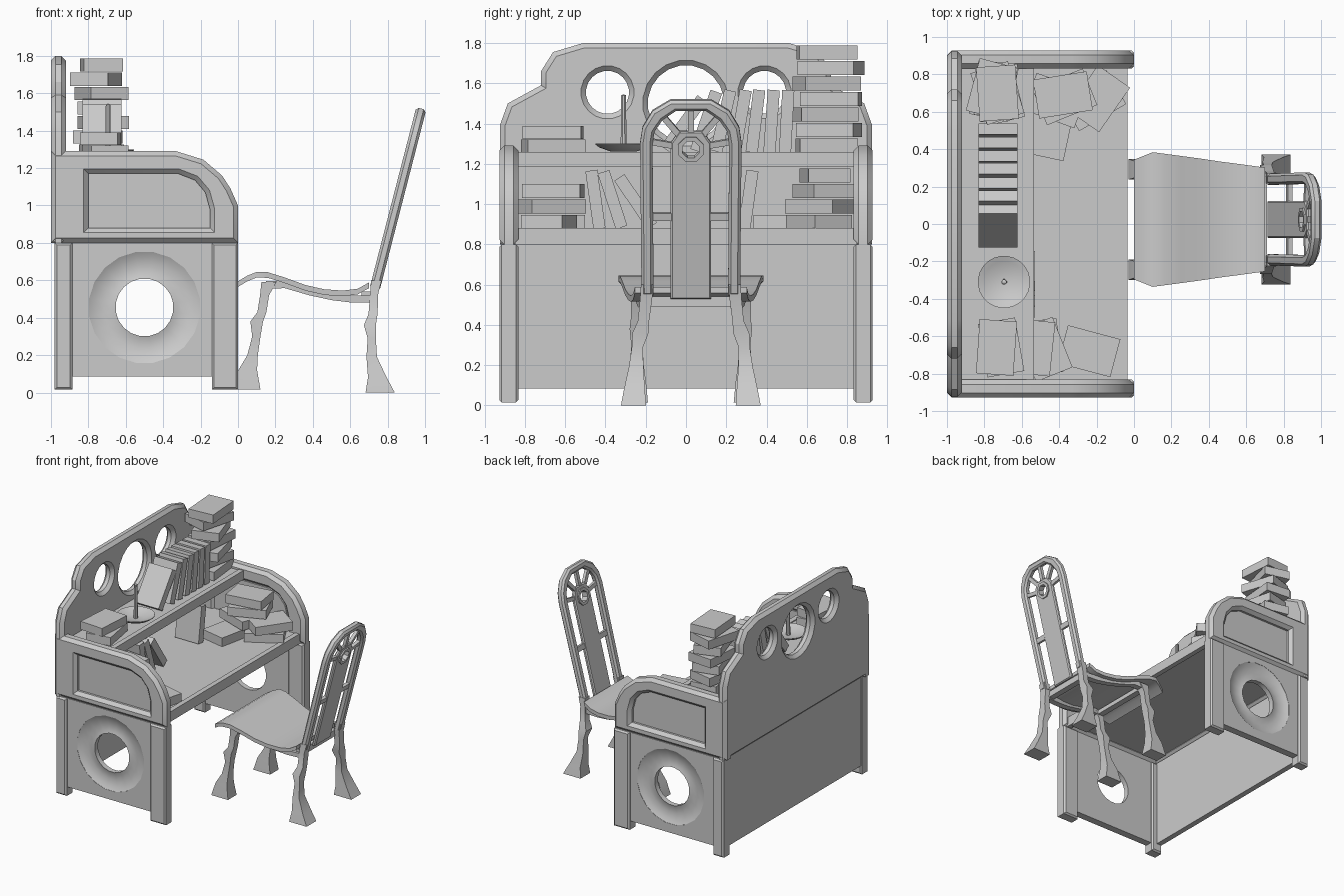
import bpy, bmesh
from math import sin, cos, pi, radians
from mathutils import Matrix, Vector

cube = bpy.data.objects.get("Cube")
if cube:
    bpy.data.objects.remove(cube, do_unlink=True)

grey = bpy.data.materials.new("plain grey")
grey.use_nodes = True
grey.diffuse_color = (0.6, 0.6, 0.6, 1)
grey.node_tree.nodes["Principled BSDF"].inputs["Base Color"].default_value = (0.6, 0.6, 0.6, 1)
parts = []


def finish(ob):
    ob.data.materials.clear()
    ob.data.materials.append(grey)
    parts.append(ob)
    return ob


def mesh_object(name, verts, faces):
    me = bpy.data.meshes.new(name)
    me.from_pydata(verts, [], faces)
    bm = bmesh.new()
    bm.from_mesh(me)
    bmesh.ops.recalc_face_normals(bm, faces=bm.faces)
    bm.to_mesh(me)
    bm.free()
    ob = bpy.data.objects.new(name, me)
    bpy.context.collection.objects.link(ob)
    return finish(ob)


def frame(origin, u, v):
    """Matrix whose local x and y run along u and v."""
    u, v = Vector(u).normalized(), Vector(v).normalized()
    m = Matrix((u, v, u.cross(v))).transposed().to_4x4()
    m.translation = origin
    return m


def box(name, lo, hi):
    c = [(a + b) / 2 for a, b in zip(lo, hi)]
    return block(name, c, [b - a for a, b in zip(lo, hi)])


def block(name, centre, size, rot=Matrix()):
    bm = bmesh.new()
    bmesh.ops.create_cube(bm, size=1)
    bm.transform(Matrix.Translation(centre) @ rot @ Matrix.Diagonal((*size, 1)))
    me = bpy.data.meshes.new(name)
    bm.to_mesh(me)
    bm.free()
    ob = bpy.data.objects.new(name, me)
    bpy.context.collection.objects.link(ob)
    return finish(ob)


def circle(cx, cy, r, n=20):
    return [(cx + r * cos(2 * pi * (i + .5) / n), cy + r * sin(2 * pi * (i + .5) / n)) for i in range(n)]


def plate(name, outlines, thick, bevel, matrix):
    """Flat panel with holes and chamfered rims."""
    cu = bpy.data.curves.new(name, 'CURVE')
    cu.dimensions, cu.fill_mode = '2D', 'BOTH'
    cu.extrude = thick / 2 - bevel
    cu.bevel_depth, cu.bevel_resolution, cu.offset = bevel, 0, -bevel
    for pts in outlines:
        sp = cu.splines.new('POLY')
        sp.points.add(len(pts) - 1)
        for p, q in zip(sp.points, pts):
            p.co = (*q, 0, 1)
        sp.use_cyclic_u = True
    tmp = bpy.data.objects.new(name, cu)
    bpy.context.collection.objects.link(tmp)
    me = bpy.data.meshes.new_from_object(tmp.evaluated_get(bpy.context.evaluated_depsgraph_get()))
    bpy.data.objects.remove(tmp)
    bm = bmesh.new()
    bm.from_mesh(me)
    bmesh.ops.remove_doubles(bm, verts=bm.verts, dist=0.0003)
    bmesh.ops.recalc_face_normals(bm, faces=bm.faces)
    bm.transform(matrix)
    bm.to_mesh(me)
    bm.free()
    ob = bpy.data.objects.new(name, me)
    bpy.context.collection.objects.link(ob)
    return finish(ob)


def lathe(name, profile, matrix, n=20):
    """Turn a closed (radius, height) loop about local z."""
    k = len(profile)
    verts = [matrix @ Vector((r * cos(2 * pi * (i + .5) / n), r * sin(2 * pi * (i + .5) / n), h))
             for i in range(n) for r, h in profile]
    faces = [(i * k + j, i * k + (j + 1) % k, (i + 1) % n * k + (j + 1) % k, (i + 1) % n * k + j)
             for i in range(n) for j in range(k)]
    return mesh_object(name, verts, faces)


def loft(name, sections, axis='z'):
    """Box sections (x, y, z, half a, half b) joined in a row."""
    verts = []
    for x, y, z, a, b in sections:
        for s, t in ((-1, -1), (1, -1), (1, 1), (-1, 1)):
            verts.append((x + s * a, y + t * b, z) if axis == 'z' else (x, y + s * a, z + t * b))
    n = len(sections)
    faces = [(4 * i + j, 4 * i + (j + 1) % 4, 4 * i + 4 + (j + 1) % 4, 4 * i + 4 + j)
             for i in range(n - 1) for j in range(4)]
    faces += [(0, 1, 2, 3), tuple(range(4 * n - 4, 4 * n))]
    return mesh_object(name, verts, faces)


# Desk sides: rounded upper panel with a sunk window, lower panel with a dished porthole
rim = [(-1, .8), (0, .8), (0, 1), (-.04, 1.09), (-.085, 1.16), (-.185, 1.245), (-.33, 1.29), (-1, 1.29)]
window = [(-.8, .88), (-.15, .88), (-.15, .98), (-.175, 1.07), (-.23, 1.135), (-.32, 1.17), (-.8, 1.17)]
dish_ring = [(.3, .028), (.27, .012), (.22, .002), (.18, .004), (.155, .012), (.155, -.03), (.3, -.03)]
for side, s in (("right", -1), ("left", 1)):
    def wall(y):
        return frame((0, s * y, 0), (1, 0, 0), (0, 0, 1))
    plate(side + "_upper_side", [rim, window], .095, .025, wall(.88))
    plate(side + "_window_panel", [window], .04, 0, wall(.865))
    plate(side + "_lower_side", [[(-.95, .085), (-.07, .085), (-.07, .8), (-.95, .8)],
                                 circle(-.5, .455, .3)], .06, 0, wall(.88))
    out = frame((-.5, s * .88, .455), (1, 0, 0), (0, 0, -s))
    lathe(side + "_porthole_ring", dish_ring, out)
    for leg, x0, x1 in (("back", -.98, -.885), ("front", -.14, 0)):
        plate(side + "_" + leg + "_desk_leg", [[(x0, .015), (x1, .015), (x1, .8), (x0, .8)]],
              .095, .012, wall(.88))

# Desk back, tabletop and shelf
half = [(.925, .8), (.925, 1.39), (.885, 1.5), (.72, 1.59), (.72, 1.66), (.66, 1.755), (.51, 1.8)]
back_outline = half + [(-y, z) for y, z in reversed(half)]
plate("back_board", [back_outline, circle(0, 1.5, .19), circle(-.39, 1.555, .107), circle(.39, 1.555, .107)],
      .08, .025, frame((-.96, 0, 0), (0, 1, 0), (0, 0, 1)))
box("lower_back", (-.975, -.86, .085), (-.93, .86, .8))
box("tabletop", (-.93, -.85, .83), (-.04, .85, .875))
box("tabletop_rail", (-.075, -.85, .8), (-.035, .85, .88))
box("shelf", (-.93, -.85, 1.2), (-.55, .85, 1.25))
box("shelf_rail", (-.575, -.85, 1.185), (-.535, .85, 1.258))

# Candle on a dish
candle_at = Matrix.Translation((-.695, -.31, 1.25))
lathe("candle_dish", [(0, .01), (.06, .01), (.12, .03), (.14, .045), (.14, .05), (.11, .04), (.06, .02), (0, .02)],
      candle_at, 24)
lathe("candle", [(0, .015), (.016, .015), (.013, .29), (0, .295)], candle_at, 8)


def flat_stack(name, base, rows, size=(.21, .29, .07), step=.077):
    """Books lying flat: x, y and turn of each, bottom first."""
    for i, (x, y, turn) in enumerate(rows):
        block(f"{name}_{i + 1}", (x, y, base + step * i + size[2] / 2), size, Matrix.Rotation(radians(turn), 4, 'Z'))


def leaning_row(name, base, x, rows, height=.31, thick=.06):
    """Standing books: y and lean towards +y of each."""
    for i, (y, lean) in enumerate(rows):
        a = radians(lean)
        z = base + height / 2 * cos(a) + thick / 2 * abs(sin(a))
        block(f"{name}_{i + 1}", (x, y, z), (.21, thick, height), Matrix.Rotation(-a, 4, 'X'))


# Books on the shelf
flat_stack("tall_stack_book", 1.255, [(-.73, .7, 6), (-.75, .71, -12), (-.72, .69, 14), (-.74, .72, -5),
                                      (-.73, .7, 18), (-.76, .72, -15), (-.73, .7, 4)])
flat_stack("low_stack_book", 1.255, [(-.71, -.66, 10), (-.735, -.66, -4)], (.2, .29, .066), .068)
leaning_row("shelf_book", 1.255, -.727, [(.5, 3), (.425, 4), (.345, 7), (.27, 10), (.185, 13), (.1, 19), (-.01, 36)])

# Books on the tabletop
flat_stack("right_pile_book", .875, [(-.5, -.66, 8), (-.48, -.67, 22), (-.54, -.66, -6)])
flat_stack("single_book", .875, [(-.24, -.68, 75)])
leaning_row("right_row_book", .875, -.635, [(-.45, -8), (-.365, -18), (-.25, -34)], .29)
flat_stack("left_pile_book", .875, [(-.4, .66, 100), (-.42, .66, 70), (-.37, .68, 112), (-.38, .69, 99)])
flat_stack("middle_pile_book", .875, [(-.22, .66, -60), (-.19, .67, -35)])
flat_stack("loose_book", .875, [(-.45, .5, -12)])
leaning_row("left_row_book", .875, -.64, [(.31, 8)], .29)

# Chair seat: a wavy board
cy = .024
wave = [(0, .595, .32), (.05, .625, .34), (.1, .645, .36), (.16, .643, .352), (.25, .615, .34), (.36, .575, .325),
        (.46, .552, .31), (.56, .545, .297), (.64, .555, .286), (.7, .588, .278)]
loft("seat", [(x, cy, z - .015, w, .015) for x, z, w in wave], 'x')
box("front_seat_rail", (.13, cy - .28, .555), (.18, cy + .28, .59))
box("back_seat_rail", (.66, cy - .23, .49), (.71, cy + .23, .54))

# Chair legs and side rails
rear_leg = [(.76, .285, 0, .078, .062), (.745, .28, .08, .05, .052), (.715, .272, .19, .028, .036),
            (.715, .265, .29, .022, .028), (.705, .25, .36, .032, .04), (.722, .235, .42, .024, .028),
            (.728, .222, .53, .022, .03), (.74, .218, .6, .028, .03)]
front_leg = [(.045, .268, .015, .075, .055), (.052, .268, .12, .05, .045), (.078, .268, .2, .028, .034),
             (.098, .268, .3, .022, .028), (.1, .268, .38, .034, .036), (.128, .27, .43, .024, .028),
             (.142, .27, .52, .024, .028), (.165, .27, .59, .04, .03)]
rail = [(.15, .27, .575, .025, .02), (.25, .262, .578, .025, .02), (.38, .25, .54, .025, .02),
        (.5, .24, .512, .025, .018), (.6, .23, .5, .025, .018), (.71, .222, .5, .025, .018)]
for side, s in (("right", -1), ("left", 1)):
    for name, path, axis in (("rear_leg", rear_leg, 'z'), ("front_leg", front_leg, 'z'), ("seat_rail", rail, 'x')):
        loft(f"chair_{side}_{name}", [(x, cy + s * y, z, a, b) for x, y, z, a, b in path], axis)

# Chair back: leaning arch, slat with an eight-sided eye, and spokes between them
lean = frame((.73, cy, .55), (0, 1, 0), (.245, 0, .95))
arch = [(.245, 0), (.252, .78), (.24, .86), (.19, .945), (.1, 1.0)]
inner = [(.185, 0), (.19, .78), (.18, .84), (.14, .9), (.075, .945)]
hoop = arch + [(-y, s) for y, s in reversed(arch)] + [(-y, s) for y, s in inner] + list(reversed(inner))
plate("chair_back_arch", [hoop], .055, .014, lean)
eye = .75
slat = [(.1, -.02), (.1, eye + .03), (.06, eye + .09), (-.06, eye + .09), (-.1, eye + .03), (-.1, -.02)]
plate("chair_back_slat", [slat, circle(0, eye, .05, 8)], .03, .008, lean)
lathe("slat_eye_ring", [(.045, -.025), (.068, -.025), (.068, .025), (.045, .025)],
      lean @ Matrix.Translation((0, eye, 0)), 8)
for i, angle in enumerate((10, 50, 90, 130, 170)):
    spin = Matrix.Rotation(radians(angle), 4, 'Z')
    centre = lean @ (Matrix.Translation((0, eye, 0)) @ spin @ Vector((.15, 0, 0)))
    block(f"back_spoke_{i + 1}", centre, (.13, .03, .025), lean.to_3x3().to_4x4() @ spin)
for side, s in (("right", -1), ("left", 1)):
    block(f"slat_{side}_bracket", lean @ Vector((s * .145, .4, 0)), (.1, .04, .025), lean.to_3x3().to_4x4())

# Smooth the gentle curves and keep the corners sharp
bpy.ops.object.select_all(action='DESELECT')
for ob in parts:
    ob.select_set(True)
bpy.context.view_layer.objects.active = parts[0]
bpy.ops.object.shade_smooth_by_angle(angle=radians(30))
